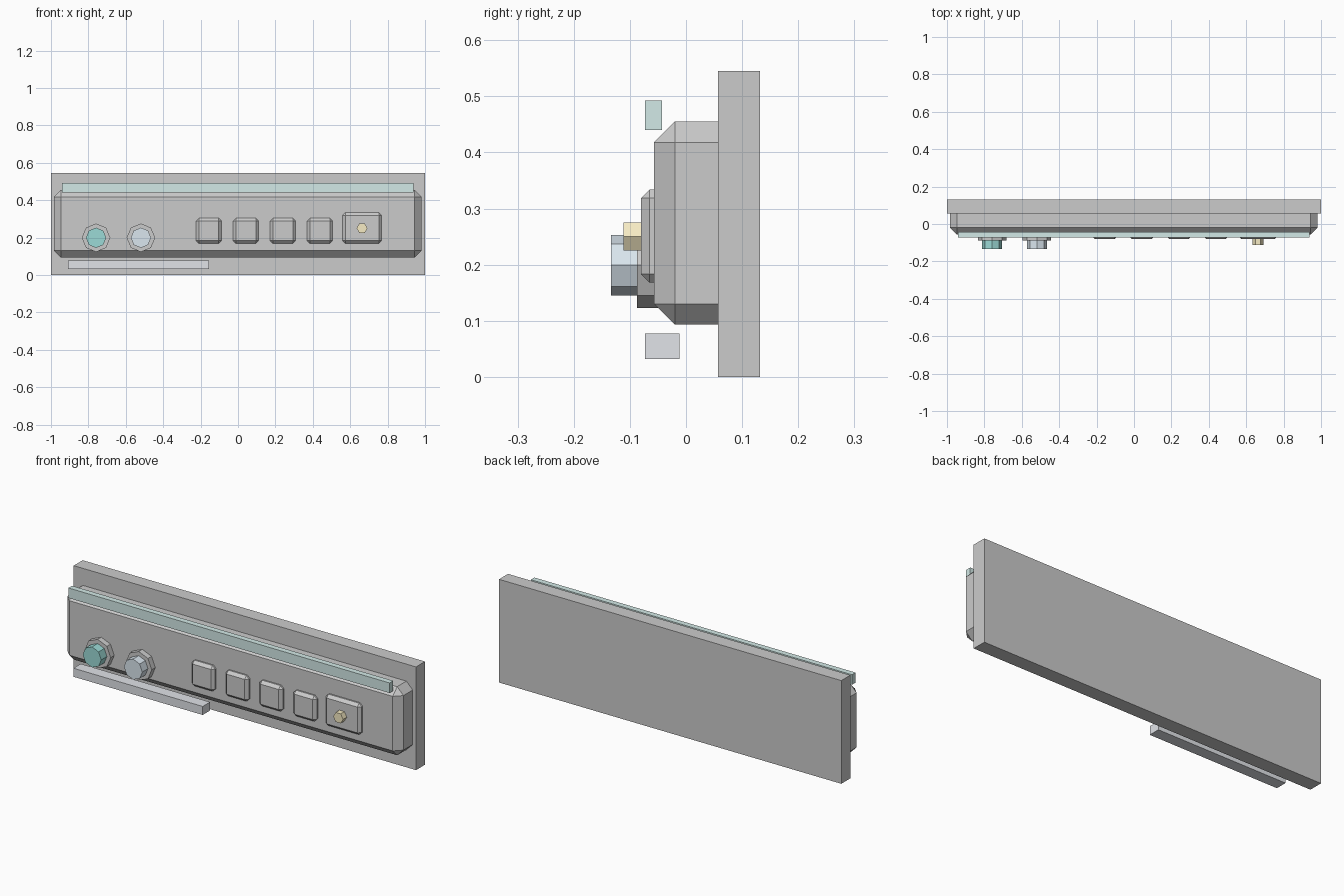
import bpy, bmesh, math
from mathutils import Matrix

if "Cube" in bpy.data.objects:
    bpy.data.objects.remove(bpy.data.objects["Cube"])


def finish(name, bm, color=None):
    me = bpy.data.meshes.new(name)
    bmesh.ops.recalc_face_normals(bm, faces=bm.faces)
    bm.to_mesh(me)
    bm.free()
    ob = bpy.data.objects.new(name, me)
    bpy.context.collection.objects.link(ob)
    if color:
        mat = bpy.data.materials.new(name + "_colour")
        mat.diffuse_color = (*color, 1)
        mat.use_nodes = True
        mat.node_tree.nodes["Principled BSDF"].inputs["Base Color"].default_value = mat.diffuse_color
        me.materials.append(mat)
    return ob


def box(name, x, y, z, bevel=0, color=None):
    """Box from (min, max) ranges with an optional one-step chamfer."""
    bm = bmesh.new()
    bmesh.ops.create_cube(bm, size=1)
    for v in bm.verts:
        for i, (lo, hi) in enumerate((x, y, z)):
            v.co[i] = hi if v.co[i] > 0 else lo
    ob = finish(name, bm, color)
    if bevel:
        mod = ob.modifiers.new("chamfer", 'BEVEL')
        mod.width = bevel
        mod.segments = 1
        mod.limit_method = 'NONE'
    return ob


def prism(name, x, z, y, radius, sides, color=None):
    """Low-poly cylinder along y with a corner pointing to +x."""
    bm = bmesh.new()
    bmesh.ops.create_cone(bm, cap_ends=True, segments=sides, radius1=radius,
                          radius2=radius, depth=y[1] - y[0])
    turn = Matrix.Rotation(math.pi / 2, 4, 'X')
    # put a corner exactly on the +x axis
    first = max(bm.verts, key=lambda v: v.co.x).co
    spin = Matrix.Rotation(-math.atan2(first.y, first.x), 4, 'Z')
    move = Matrix.Translation((x, (y[0] + y[1]) / 2, z))
    bmesh.ops.transform(bm, matrix=move @ turn @ spin, verts=bm.verts)
    return finish(name, bm, color)


# back plate and chamfered control panel
box("back_plate", (-1, 1), (0.057, 0.132), (0, 0.545))
box("control_panel", (-0.983, 0.981), (-0.057, 0.097), (0.093, 0.455), 0.037)

# light strips above and below the panel
box("upper_strip", (-0.94, 0.937), (-0.073, -0.043), (0.44, 0.493),
    color=(0.65, 0.82, 0.80))
box("lower_strip", (-0.91, -0.155), (-0.073, -0.012), (0.032, 0.077),
    color=(0.75, 0.77, 0.81))

# row of small buttons, then the large one with its indicator lamp
for i in range(4):
    cx = -0.156 + i * 0.198
    box(f"button_{i + 1}", (cx - 0.068, cx + 0.068), (-0.08, -0.035),
        (0.168, 0.304), 0.015)
box("large_button", (0.559, 0.768), (-0.08, -0.035), (0.168, 0.334), 0.015)
prism("indicator_lamp", 0.663, 0.25, (-0.111, -0.075), 0.029, 6,
      (0.92, 0.83, 0.55))

# two dials on octagonal collars
for side, cx, color in (("left", -0.759, (0.33, 0.70, 0.67)),
                        ("right", -0.519, (0.70, 0.79, 0.86))):
    prism(f"{side}_dial_collar", cx, 0.199, (-0.087, -0.05), 0.076, 8)
    prism(f"{side}_dial", cx, 0.199, (-0.134, -0.08), 0.054, 8, color)
